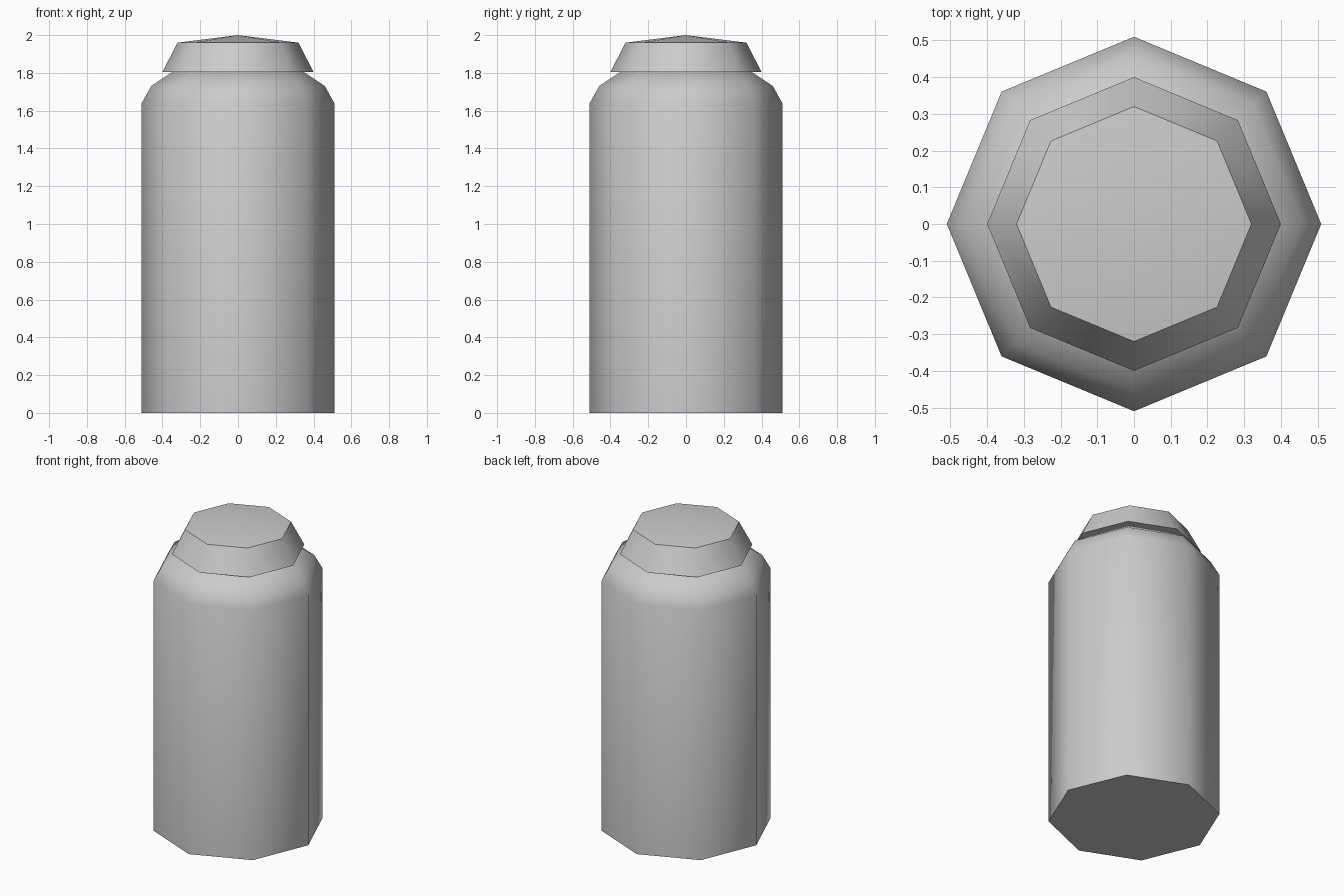
import bpy, bmesh, math
from mathutils import Matrix

cube = bpy.data.objects.get("Cube")
if cube:
    bpy.data.objects.remove(cube, do_unlink=True)

SIDES = 8

grey = bpy.data.materials.new("plain_grey")
grey.use_nodes = True
colour = (0.6, 0.6, 0.6, 1)
grey.diffuse_color = colour
grey.node_tree.nodes["Principled BSDF"].inputs["Base Color"].default_value = colour


def lathe(name, profile):
    """Spin a (radius, height) profile round the z axis, open or closed at the poles."""
    bm = bmesh.new()
    verts = [bm.verts.new((r, 0, z)) for r, z in profile]
    edges = [bm.edges.new(pair) for pair in zip(verts, verts[1:])]
    bmesh.ops.spin(bm, geom=verts + edges, cent=(0, 0, 0), axis=(0, 0, 1),
                   angle=math.tau, steps=SIDES, use_duplicate=False)
    bmesh.ops.remove_doubles(bm, verts=bm.verts, dist=0.0001)
    bmesh.ops.recalc_face_normals(bm, faces=bm.faces)
    mesh = bpy.data.meshes.new(name)
    bm.to_mesh(mesh)
    bm.free()
    mesh.materials.append(grey)
    obj = bpy.data.objects.new(name, mesh)
    bpy.context.collection.objects.link(obj)
    bpy.ops.object.select_all(action="DESELECT")
    obj.select_set(True)
    bpy.context.view_layer.objects.active = obj
    bpy.ops.object.shade_smooth_by_angle(angle=math.radians(50))
    return obj


# Straight body with a chamfered shoulder running up under the cap
lathe("body", [(0, 0), (0.51, 0), (0.51, 1.64), (0.46, 1.73), (0.34, 1.81), (0, 1.81)])

# Tapered cap with a slightly peaked top
lathe("cap", [(0, 1.805), (0.4, 1.805), (0.32, 1.96), (0, 2.0)])
